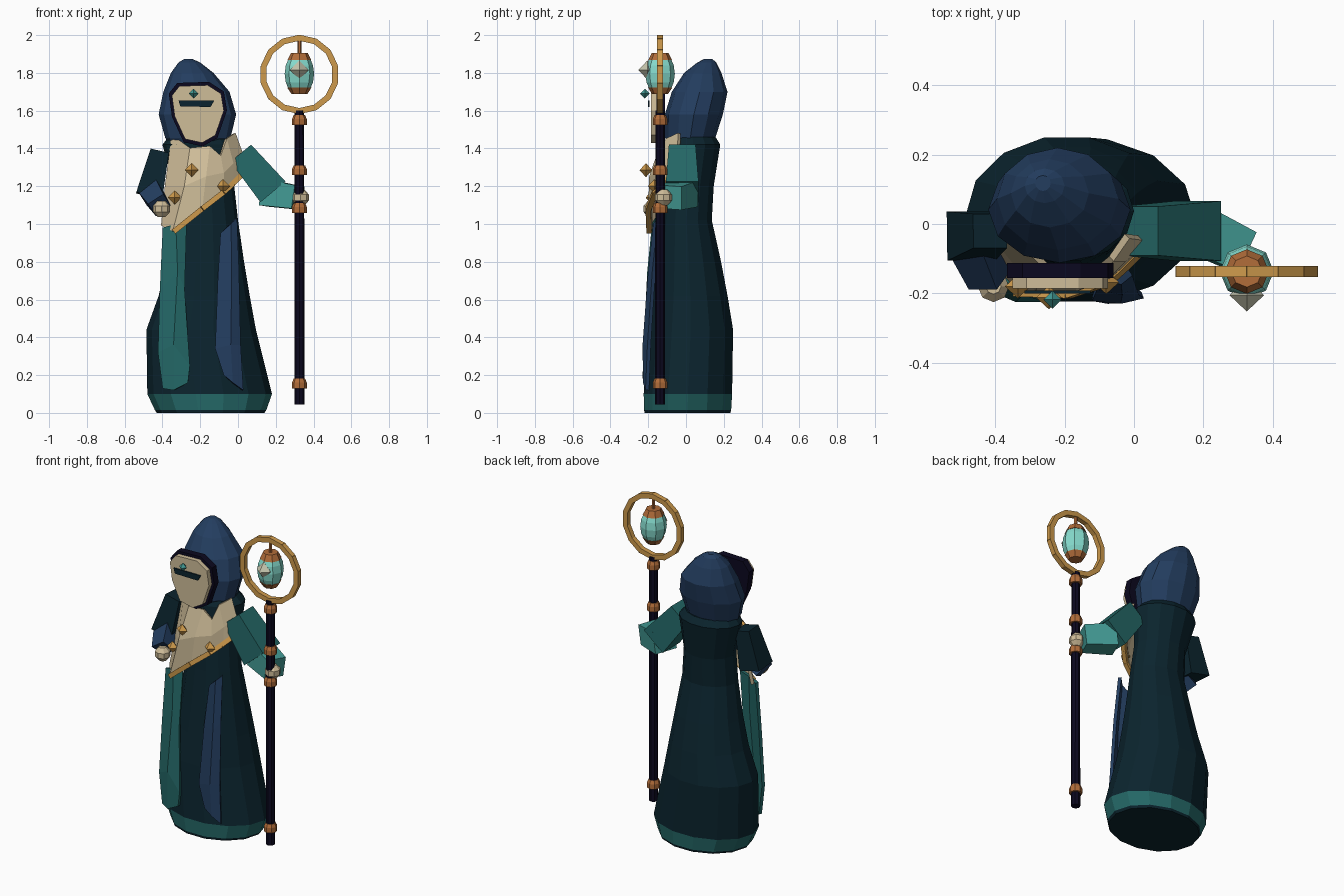
import bpy, bmesh
from math import pi, sin, cos
from mathutils import Vector

old = bpy.data.objects.get("Cube")
if old:
    bpy.data.objects.remove(old)


def material(name, rgb):
    # 8-bit sRGB to linear
    lin = [((c / 255 + 0.055) / 1.055) ** 2.4 for c in rgb] + [1.0]
    m = bpy.data.materials.new(name)
    m.use_nodes = True
    m.diffuse_color = lin
    m.node_tree.nodes["Principled BSDF"].inputs["Base Color"].default_value = lin
    return m


ROBE = material("dark teal cloth", (11, 36, 46))
TEAL = material("teal cloth", (36, 104, 103))
LIGHT = material("light teal cloth", (66, 153, 147))
BLUE = material("blue cloth", (35, 61, 95))
BLACK = material("black violet", (11, 8, 31))
BONE = material("bone", (207, 189, 153))
GOLD = material("gold", (206, 154, 76))
BRONZE = material("bronze", (178, 109, 58))
CRYSTAL = material("pale crystal", (134, 220, 206))
PALE = material("pale stone", (200, 200, 176))


def build(name, verts, faces, mat, thickness=0):
    me = bpy.data.meshes.new(name)
    bm = bmesh.new()
    vs = [bm.verts.new(v) for v in verts]
    for f in faces:
        bm.faces.new([vs[i] for i in f])
    bmesh.ops.recalc_face_normals(bm, faces=bm.faces)
    bm.to_mesh(me)
    bm.free()
    ob = bpy.data.objects.new(name, me)
    bpy.context.collection.objects.link(ob)
    me.materials.append(mat)
    if thickness:
        s = ob.modifiers.new("thickness", "SOLIDIFY")
        s.thickness, s.offset = thickness, 0
    return ob


def bridge(name, rings, mat):
    # Closed skin over a stack of equal rings
    n = len(rings[0])
    faces = [(k * n + i, k * n + (i + 1) % n, (k + 1) * n + (i + 1) % n, (k + 1) * n + i)
             for k in range(len(rings) - 1) for i in range(n)]
    last = (len(rings) - 1) * n
    faces += [tuple(range(n)), tuple(range(last, last + n))]
    return build(name, [v for r in rings for v in r], faces, mat)


def loft(name, rows, n, mat):
    # Rows hold height, x limits and y limits
    rings = []
    for z, x0, x1, y0, y1 in rows:
        rings.append([((x0 + x1) / 2 + (x1 - x0) / 2 * cos(2 * pi * i / n),
                       (y0 + y1) / 2 + (y1 - y0) / 2 * sin(2 * pi * i / n), z) for i in range(n)])
    return bridge(name, rings, mat)


def turned(name, c, profile, n, mat):
    return loft(name, [(c[2] + z, c[0] - r, c[0] + r, c[1] - r, c[1] + r) for r, z in profile], n, mat)


def limb(name, a, b, ra, rb, mat):
    # Square bar, radii measured to the corners
    a, b = Vector(a), Vector(b)
    d = (b - a).normalized()
    u = d.cross(Vector((0, 1, 0))).normalized()
    w = d.cross(u)
    angles = [pi / 2 * (i + 0.5) for i in range(4)]
    return bridge(name, [[p + r * (u * cos(t) + w * sin(t)) for t in angles]
                         for p, r in ((a, ra), (b, rb))], mat)


def plate(name, outline, y0, y1, mat):
    return bridge(name, [[(x, y, z) for x, z in outline] for y in (y0, y1)], mat)


def sheet(name, rows, mat, thickness):
    n = len(rows[0])
    faces = [(r * n + i, r * n + i + 1, (r + 1) * n + i + 1, (r + 1) * n + i)
             for r in range(len(rows) - 1) for i in range(n - 1)]
    return build(name, [v for r in rows for v in r], faces, mat, thickness)


def gem(name, c, r, depth, mat):
    x, y, z = c
    ring = [(x + r, y, z), (x, y, z + r), (x - r, y, z), (x, y, z - r)]
    faces = [(i, (i + 1) % 4, tip) for i in range(4) for tip in (4, 5)]
    return build(name, ring + [(x, y - depth, z), (x, y + depth, z)], faces, mat)


# Robe with a coloured hem
robe = loft("robe", [
    (0, -0.43, 0.14, -0.225, 0.24), (0.015, -0.44, 0.15, -0.228, 0.245),
    (0.1, -0.48, 0.18, -0.23, 0.25), (0.44, -0.485, 0.095, -0.205, 0.255),
    (0.62, -0.42, 0.062, -0.18, 0.225), (0.8, -0.38, 0.032, -0.16, 0.19),
    (1.02, -0.345, 0, -0.135, 0.14), (1.2, -0.34, -0.02, -0.12, 0.15),
    (1.42, -0.4, 0, -0.11, 0.185), (1.46, -0.37, -0.04, -0.09, 0.16)], 14, ROBE)
robe.data.materials.append(TEAL)
for f in robe.data.polygons:
    if 0.015 < f.center.z < 0.09:
        f.material_index = 1

# Hood
loft("hood", [
    (1.42, -0.36, -0.08, -0.1, 0.14), (1.455, -0.385, -0.04, -0.11, 0.155),
    (1.58, -0.42, -0.01, -0.112, 0.195), (1.7, -0.395, -0.045, -0.075, 0.22),
    (1.8, -0.355, -0.13, -0.01, 0.187), (1.855, -0.315, -0.2, 0.06, 0.16),
    (1.873, -0.285, -0.24, 0.095, 0.14)], 12, BLUE)

# Mask, its dark rim, eye slit and brow gem
face = [(-0.31, 1.73), (-0.16, 1.735), (-0.09, 1.69), (-0.075, 1.6), (-0.12, 1.47),
        (-0.19, 1.43), (-0.28, 1.45), (-0.335, 1.57), (-0.35, 1.68)]
rim = [(-0.213 + (x + 0.213) * 1.12, 1.59 + (z - 1.59) * 1.12) for x, z in face]
plate("hood_rim", rim, -0.156, -0.112, BLACK)
plate("mask", face, -0.186, -0.15, BONE)
plate("eye_slit", [(-0.315, 1.655), (-0.125, 1.655), (-0.145, 1.62), (-0.305, 1.622)], -0.2, -0.192, ROBE)
gem("brow_gem", (-0.235, -0.218, 1.69), 0.026, 0.026, LIGHT)

# Slanted chest shawl with trim and studs
top = [(-0.345, -0.03, 1.47), (-0.25, -0.125, 1.4), (-0.15, -0.13, 1.41),
       (-0.095, -0.125, 1.36), (-0.065, -0.1, 1.45), (-0.02, -0.035, 1.48)]
mid = [(-0.38, -0.06, 1.2), (-0.28, -0.185, 1.2), (-0.17, -0.185, 1.25),
       (-0.08, -0.15, 1.27), (-0.03, -0.1, 1.32), (0.02, -0.04, 1.37)]
low = [(-0.4, -0.1, 0.99), (-0.34, -0.185, 0.96), (-0.19, -0.19, 1.08),
       (-0.08, -0.155, 1.165), (-0.03, -0.11, 1.21), (0.03, -0.05, 1.27)]
sheet("chest_shawl", [top, mid, low], BONE, 0.02)
edge = [(x, y - 0.01, z) for x, y, z in low[1:]]
for a, b in zip(edge, edge[1:]):
    limb("shawl_trim", a, b, 0.02, 0.02, GOLD)
for c in ((-0.245, -0.212, 1.285), (-0.335, -0.18, 1.14), (-0.08, -0.168, 1.2)):
    gem("shawl_stud", c, 0.037, 0.034, GOLD)

# Hanging cloth panels with a soft ridge
sheet("teal_panel", [
    [(-0.395, -0.15, 0.98), (-0.33, -0.17, 1), (-0.275, -0.155, 1.03)],
    [(-0.41, -0.165, 0.65), (-0.32, -0.195, 0.75), (-0.285, -0.18, 0.65)],
    [(-0.42, -0.18, 0.32), (-0.34, -0.215, 0.36), (-0.255, -0.215, 0.25)],
    [(-0.395, -0.185, 0.13), (-0.34, -0.21, 0.12), (-0.265, -0.215, 0.16)]], TEAL, 0.02)
sheet("blue_panel", [
    [(-0.09, -0.15, 0.95), (-0.04, -0.165, 1), (-0.01, -0.14, 1.03)],
    [(-0.105, -0.18, 0.7), (-0.035, -0.195, 0.7), (0.0, -0.17, 0.75)],
    [(-0.12, -0.212, 0.34), (-0.04, -0.22, 0.36), (0.01, -0.195, 0.36)],
    [(-0.075, -0.22, 0.2), (-0.03, -0.218, 0.16), (0.025, -0.205, 0.12)]], BLUE, 0.02)

# Arms and hands
ball = [(0.022, -0.042), (0.045, -0.016), (0.045, 0.016), (0.022, 0.042)]
limb("left_upper_sleeve", (0.015, -0.02, 1.375), (0.185, -0.02, 1.17), 0.1, 0.122, TEAL)
limb("left_forearm_sleeve", (0.15, 0.0, 1.165), (0.318, -0.08, 1.14), 0.1, 0.088, LIGHT)
turned("left_hand", (0.33, -0.12, 1.14), ball, 8, BONE)
limb("right_upper_sleeve", (-0.415, -0.02, 1.385), (-0.47, -0.035, 1.15), 0.07, 0.1, ROBE)
limb("right_forearm_sleeve", (-0.46, -0.05, 1.17), (-0.415, -0.16, 1.1), 0.082, 0.068, BLUE)
turned("right_hand", (-0.405, -0.18, 1.08), ball, 8, BONE)

# Staff and its collars
SX, SY = 0.325, -0.137
turned("staff_shaft", (SX, SY, 0), [(0.027, 0.045), (0.025, 1.6)], 8, BLACK)
for z in (0.155, 1.085, 1.285, 1.55):
    turned("staff_collar", (SX, SY, z), [(0.039, -0.026), (0.039, 0.006), (0.03, 0.026)], 8, BRONZE)

# Ring head made of straight segments
HUB, R, COUNT = Vector((SX, SY, 1.792)), 0.194, 14
points = [HUB + R * Vector((sin(2 * pi * i / COUNT), 0, cos(2 * pi * i / COUNT))) for i in range(COUNT)]
for i in range(COUNT):
    a, b = points[i], points[(i + 1) % COUNT]
    over = (b - a) * 0.03
    limb("ring_segment", a - over, b + over, 0.022, 0.022, GOLD)

# Hanging lantern
turned("lantern_hook", (SX, SY, 1.94), [(0.011, -0.05), (0.011, 0.045)], 6, BRONZE)
turned("lantern_glass", (SX, SY, 1.795),
       [(0.055, -0.085), (0.072, -0.045), (0.078, 0), (0.072, 0.045), (0.055, 0.085)], 8, CRYSTAL)
turned("lantern_cap", (SX, SY, 1.885), [(0.064, -0.018), (0.045, 0.02)], 8, BRONZE)
turned("lantern_base", (SX, SY, 1.705), [(0.042, -0.017), (0.064, 0.017)], 8, BRONZE)
gem("lantern_gem", (SX, -0.205, 1.815), 0.05, 0.047, PALE)
